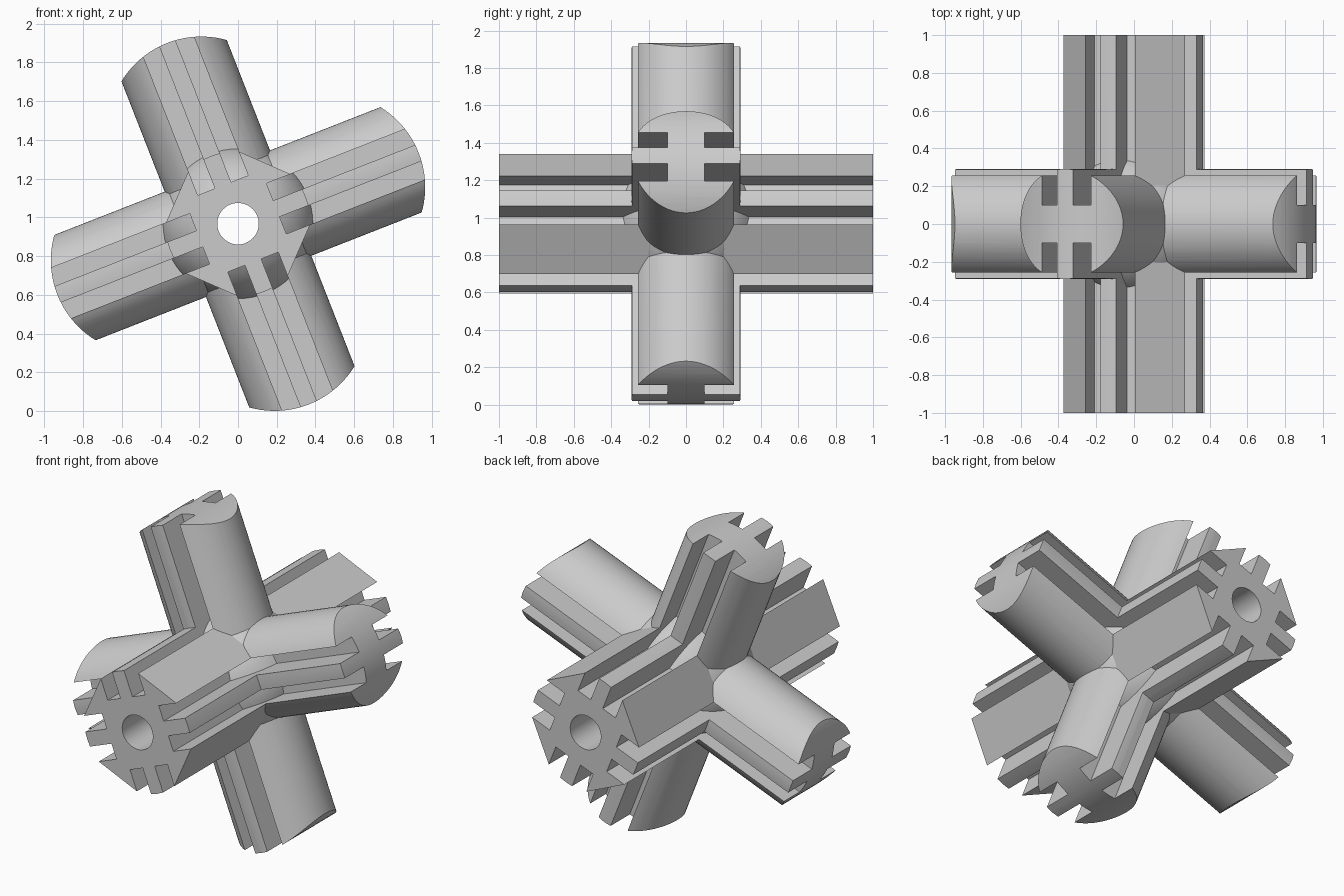
import bpy, bmesh, math
from mathutils import Matrix, Vector

if "Cube" in bpy.data.objects:
    bpy.data.objects.remove(bpy.data.objects["Cube"])

TILT = math.radians(21.4)      # arm rotation about the hub axis
CZ = 0.967                     # height of the hub axis
ARM_R, HUB_R, BALL_R, BORE_R = 0.292, 0.376, 0.40, 0.107
IN, OUT = 0.045, 0.14          # slot side walls, measured from the rib centre
REACH, END_R = 1.002, 0.484    # arm length and radius of its curved tip
Y = Vector((0, 1, 0))


def finish(name, bm):
    bmesh.ops.recalc_face_normals(bm, faces=bm.faces)
    me = bpy.data.meshes.new(name)
    bm.to_mesh(me)
    bm.free()
    ob = bpy.data.objects.new(name, me)
    bpy.context.collection.objects.link(ob)
    return ob


def prism(name, pts, half, ax, ay, az):
    """Extrude a 2D outline (axes ax, ay) along az by +-half."""
    bm = bmesh.new()
    c = Vector((0, 0, CZ))
    rings = [[bm.verts.new(c + ax * a + ay * b + az * h) for a, b in pts] for h in (-half, half)]
    for r in rings:
        bm.faces.new(r)
    for i in range(len(pts)):
        j = (i + 1) % len(pts)
        bm.faces.new((rings[0][i], rings[0][j], rings[1][j], rings[1][i]))
    return finish(name, bm)


def combine(target, other, op):
    m = target.modifiers.new(op.lower(), 'BOOLEAN')
    m.operation, m.object, m.solver = op, other, 'MANIFOLD'
    bpy.context.view_layer.objects.active = target
    bpy.ops.object.modifier_apply(modifier=m.name)
    bpy.data.objects.remove(other)


def directions(t):
    return Vector((math.cos(t), 0, math.sin(t))), Vector((-math.sin(t), 0, math.cos(t)))


# Slotted hub: rib, two slots and two sharp lobes, repeated four times
half_side = [(0, HUB_R), (IN, math.sqrt(HUB_R**2 - IN**2)), (IN, 0.213), (OUT, 0.213), (OUT, 0.345)]
side = [(-a, b) for a, b in half_side[:0:-1]] + half_side
hub_outline = []
for k in range(4):
    c, s = math.cos(-k * math.pi / 2), math.sin(-k * math.pi / 2)
    hub_outline += [(a * c - b * s, a * s + b * c) for a, b in side]
d, u = directions(TILT)
hub = prism("slotted_hub", hub_outline, 1.0, d, u, Y)

# Arm cross-section: round bar with two slots on each face
top = math.acos(OUT / ARM_R)
quarter = [(ARM_R * math.cos(top * i / 12), ARM_R * math.sin(top * i / 12)) for i in range(13)]
quarter += [(OUT, 0.1), (IN, 0.1), (IN, math.sqrt(ARM_R**2 - IN**2)), (0, ARM_R)]
upper = quarter + [(-a, b) for a, b in quarter[-2::-1]]
bar_outline = upper + [(a, -b) for a, b in upper[-2:0:-1]]

# Rounded tip outline, used to trim both ends of each bar
tip = []
for i in range(25):
    t = math.radians(-46 + 92 * i / 24)
    tip.append((REACH - END_R + END_R * math.cos(t), END_R * math.sin(t)))
tip += [(-a, -b) for a, b in tip]

# Two crossing bars make the four arms
for k in range(2):
    d, u = directions(TILT + k * math.pi / 2)
    bar = prism("arm_bar", bar_outline, 1.2, u, Y, d)
    combine(bar, prism("tip_trim", tip, 0.5, d, u, Y), 'INTERSECT')
    combine(hub, bar, 'UNION')

# Ball at the junction
bm = bmesh.new()
bmesh.ops.create_uvsphere(bm, u_segments=64, v_segments=32, radius=BALL_R,
                          matrix=Matrix.Translation((0, 0, CZ)) @ Matrix.Rotation(math.pi / 2, 4, 'X'))
combine(hub, finish("junction_ball", bm), 'UNION')

# Bore through the hub
circle = [(BORE_R * math.cos(i * math.pi / 24), BORE_R * math.sin(i * math.pi / 24)) for i in range(48)]
combine(hub, prism("bore", circle, 1.2, Vector((1, 0, 0)), Vector((0, 0, 1)), Y), 'DIFFERENCE')

hub.name = "cross_connector"
hub.select_set(True)
bpy.context.view_layer.objects.active = hub
bpy.ops.object.shade_smooth_by_angle(angle=math.radians(25))
